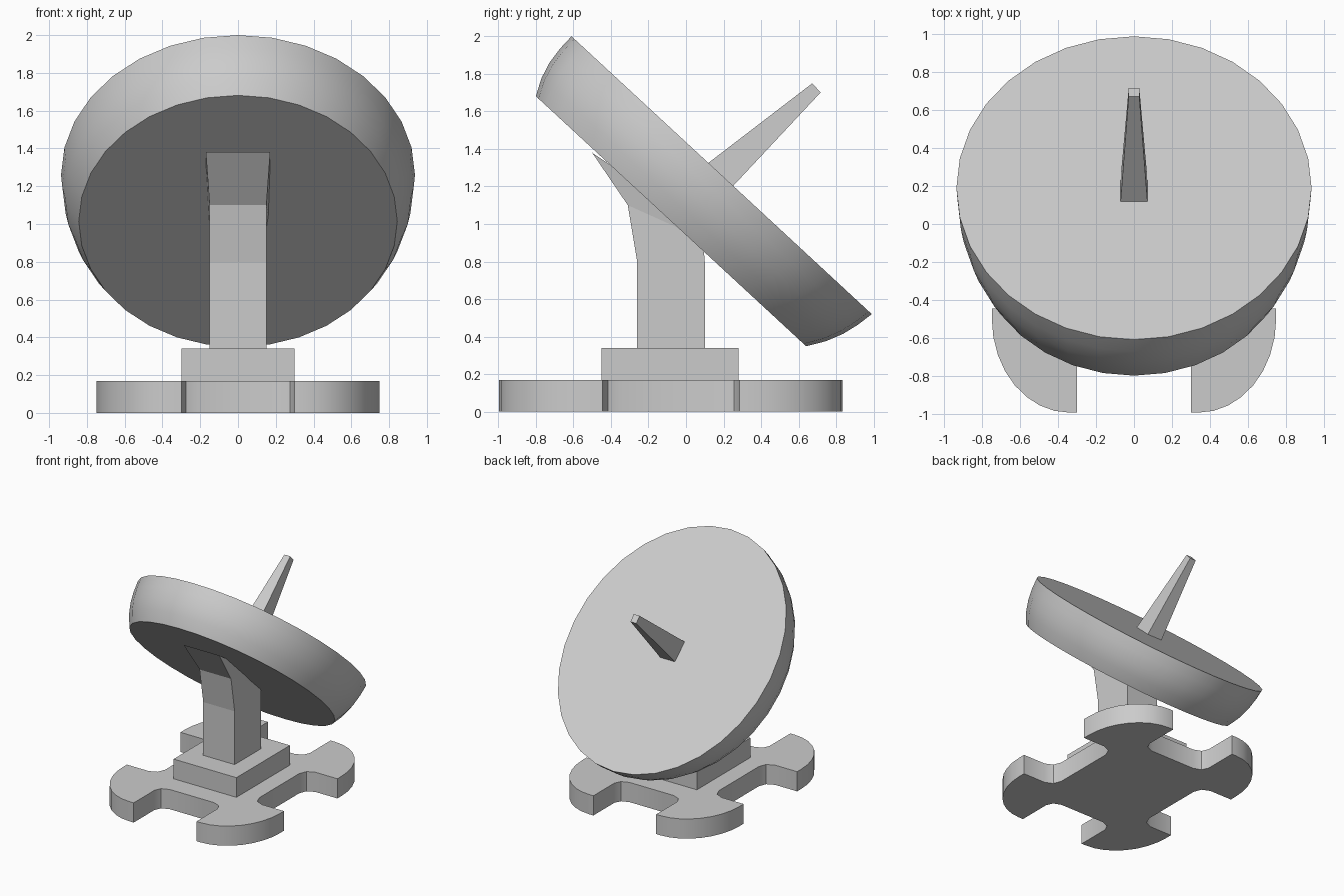
import bpy, math
from mathutils import Vector

if "Cube" in bpy.data.objects:
    bpy.data.objects.remove(bpy.data.objects["Cube"])


def make(name, verts, faces, smooth=True):
    me = bpy.data.meshes.new(name)
    me.from_pydata([tuple(v) for v in verts], [], faces)
    ob = bpy.data.objects.new(name, me)
    bpy.context.collection.objects.link(ob)
    bpy.ops.object.select_all(action='DESELECT')
    ob.select_set(True)
    bpy.context.view_layer.objects.active = ob
    bpy.ops.object.mode_set(mode='EDIT')
    bpy.ops.mesh.select_all(action='SELECT')
    bpy.ops.mesh.normals_make_consistent(inside=False)
    bpy.ops.object.mode_set(mode='OBJECT')
    if smooth:
        bpy.ops.object.shade_smooth_by_angle(angle=math.radians(35))
    return ob


def loft(name, rings, smooth=True):
    """Skin a list of equal-sized rings and cap both ends."""
    n = len(rings[0])
    verts = [v for r in rings for v in r]
    faces = [list(range(n)), list(range(n * (len(rings) - 1), n * len(rings)))]
    for k in range(len(rings) - 1):
        for i in range(n):
            j = (i + 1) % n
            faces.append([k * n + i, k * n + j, (k + 1) * n + j, (k + 1) * n + i])
    return make(name, verts, faces, smooth)


CY = -0.08  # y centre of the stand

# Base: four rounded feet separated by notches, mirrored from one quarter
quarter = [(0.21, 0.55), (0.275, 0.575), (0.3, 0.63), (0.3, 0.915)]
for i in range(9):
    a = math.radians(90 - i * 11.25)
    quarter.append((0.34 + 0.41 * math.cos(a), 0.42 + 0.495 * math.sin(a)))
quarter += [(0.75, 0.365), (0.54, 0.365), (0.475, 0.335), (0.45, 0.27)]
outline = (quarter
           + [(x, -y) for x, y in reversed(quarter)]
           + [(-x, -y) for x, y in quarter]
           + [(-x, y) for x, y in reversed(quarter)])
loft("base_plate", [[(x, y + CY, z) for x, y in outline] for z in (0, 0.17)])


def rect(hx, y0, y1, z0, z1):
    return [(-hx, y0, z0), (hx, y0, z0), (hx, y1, z1), (-hx, y1, z1)]


# Plinth and column that flares forward under the dish
loft("plinth", [rect(0.3, -0.45, 0.28, z, z) for z in (0.16, 0.34)], False)
loft("column", [rect(0.15, -0.26, 0.10, 0.33, 0.33),
                rect(0.15, -0.26, 0.10, 0.80, 0.80),
                rect(0.15, -0.31, 0.09, 1.10, 0.92),
                rect(0.17, -0.50, 0.06, 1.38, 1.00)], False)

# Dish: tilted oval drum with bulged side
back, front = Vector((0, -0.08, 1.015)), Vector((0, 0.19, 1.26))
across, along = Vector((0.937, 0, 0)), Vector((0, -0.80, 0.74))
rings = []
for t, s in ((0, 0.90), (0.25, 0.947), (0.5, 0.977), (0.75, 0.993), (1, 1.0)):
    c = back.lerp(front, t)
    rings.append([c + s * (across * math.sin(a) + along * math.cos(a))
                  for a in (math.tau * i / 32 for i in range(32))])
loft("dish", rings)

# Feed horn: tapered square rod standing out of the dish
axis = Vector((0, 0.52, 0.465)).normalized()
side = Vector((0, -axis.z, axis.y))
start, tip = Vector((0, 0.165, 1.245)), Vector((0, 0.695, 1.725))
horn = []
for c, hx, hs in ((start, 0.072, 0.092), (tip, 0.028, 0.033)):
    horn.append([c + Vector((sx * hx, 0, 0)) + side * hs * sy
                 for sx, sy in ((-1, -1), (1, -1), (1, 1), (-1, 1))])
loft("feed_horn", horn, False)
